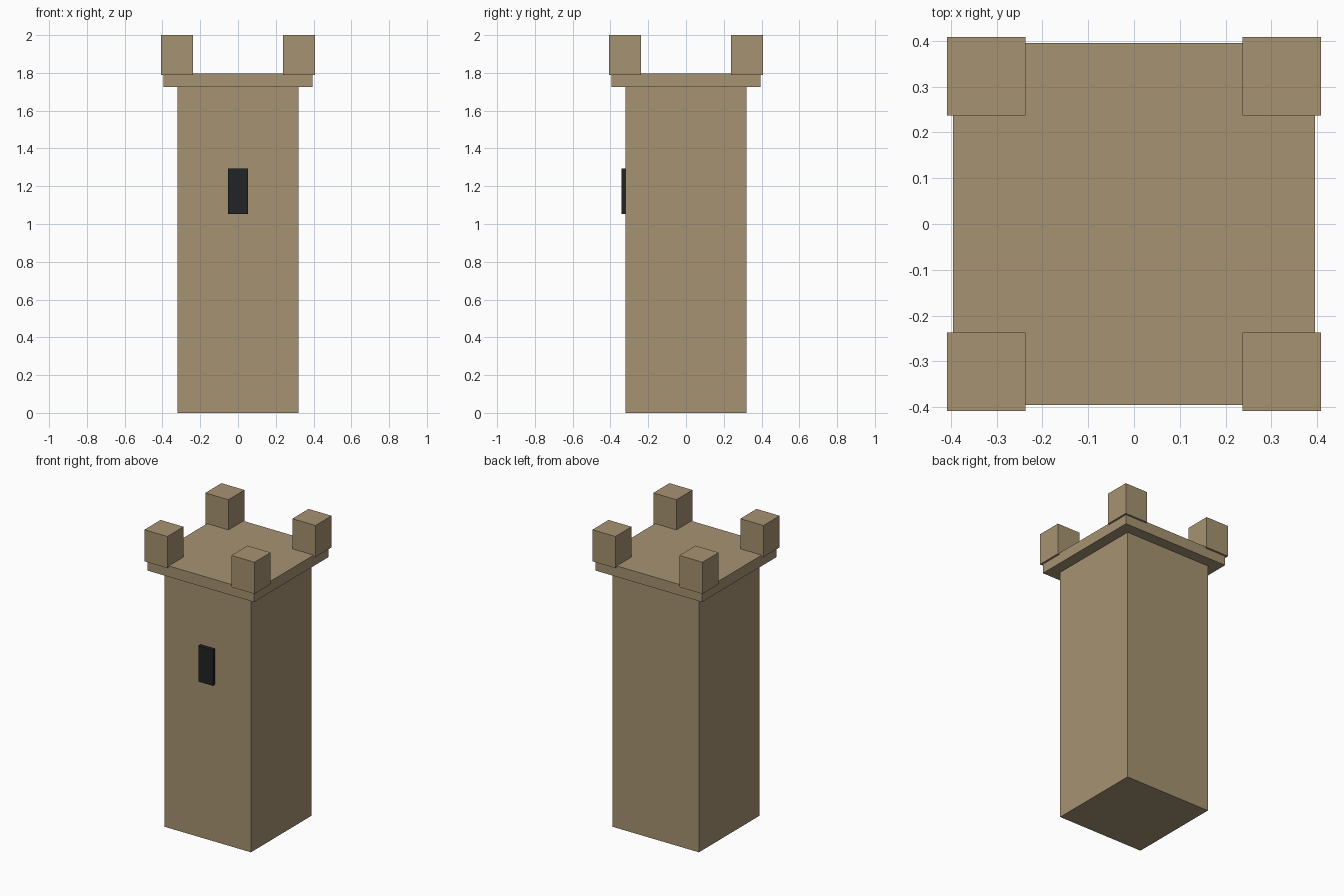
import bpy
import bmesh
from mathutils import Vector

default = bpy.data.objects.get("Cube")
if default:
    bpy.data.objects.remove(default, do_unlink=True)


def make_material(name, rgb):
    mat = bpy.data.materials.new(name)
    mat.use_nodes = True
    colour = (*rgb, 1.0)
    mat.diffuse_color = colour
    mat.node_tree.nodes["Principled BSDF"].inputs["Base Color"].default_value = colour
    return mat


def add_box(name, low, high, mat):
    """Axis-aligned box between two opposite corners."""
    low, high = Vector(low), Vector(high)
    centre, size = (low + high) / 2, high - low
    bm = bmesh.new()
    bmesh.ops.create_cube(bm, size=1.0)
    bmesh.ops.scale(bm, vec=size, verts=bm.verts)
    mesh = bpy.data.meshes.new(name)
    bm.to_mesh(mesh)
    bm.free()
    mesh.materials.append(mat)
    obj = bpy.data.objects.new(name, mesh)
    obj.location = centre
    bpy.context.collection.objects.link(obj)
    return obj


stone = make_material("sandstone", (0.381, 0.292, 0.168))
dark = make_material("dark_opening", (0.015, 0.017, 0.018))

# Tower shaft
HALF = 0.32
add_box("tower_shaft", (-HALF, -HALF, 0), (HALF, HALF, 1.73), stone)

# Overhanging platform
LEDGE = 0.395
add_box("top_platform", (-LEDGE, -LEDGE, 1.725), (LEDGE, LEDGE, 1.798), stone)

# Corner battlements, slightly proud of the platform
OUTER, WIDTH = 0.408, 0.171
MID = OUTER - WIDTH / 2
for side, sx in (("left", 1), ("right", -1)):
    for end, sy in (("front", -1), ("back", 1)):
        x, y, h = sx * MID, sy * MID, WIDTH / 2
        add_box(f"battlement_{end}_{side}",
                (x - h, y - h, 1.788), (x + h, y + h, 2.0), stone)

# Window slit on the front wall
add_box("window_slit", (-0.053, -0.342, 1.052), (0.053, -0.315, 1.293), dark)
